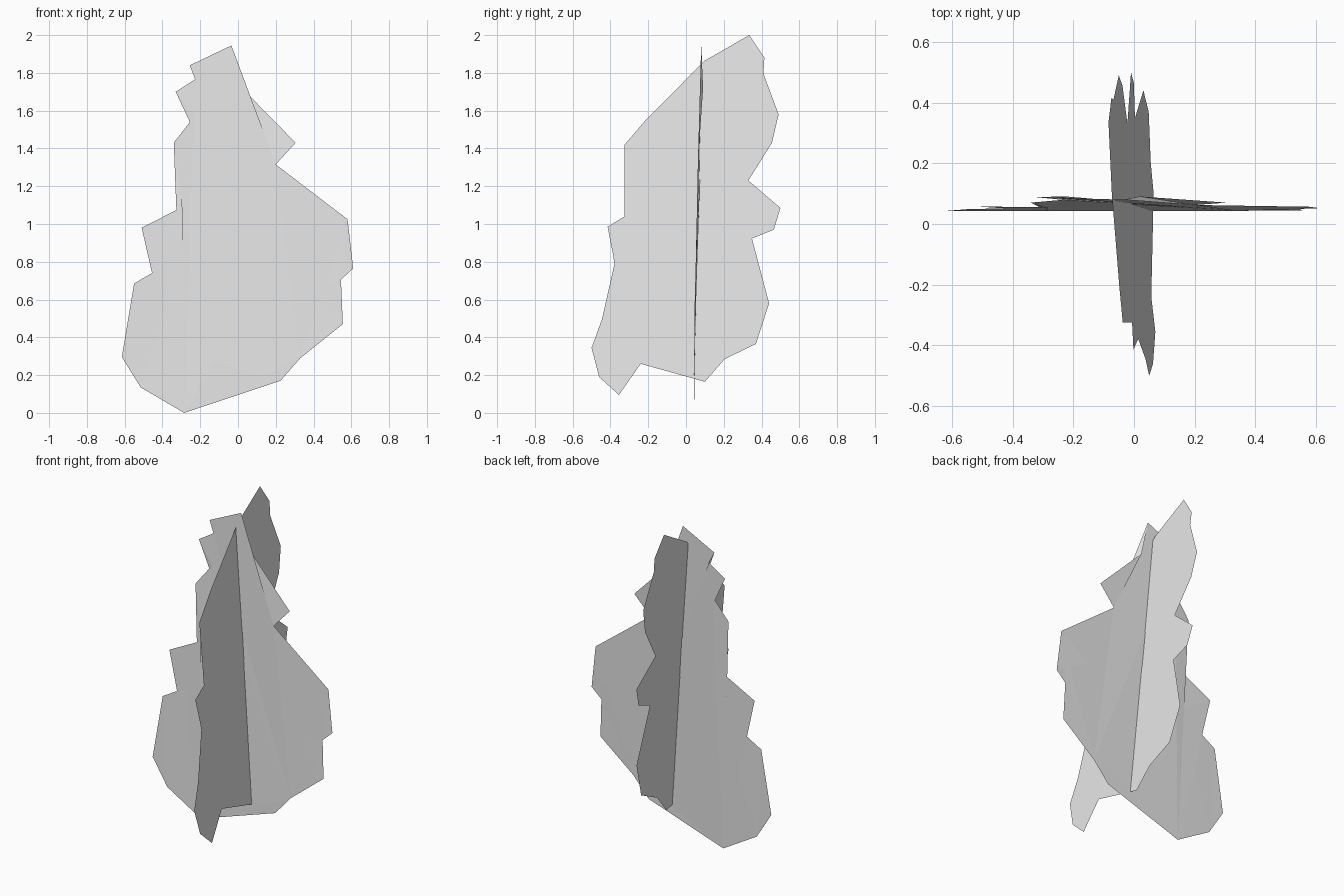
import bpy
import bmesh
from mathutils import Vector

default_cube = bpy.data.objects.get("Cube")
if default_cube:
    bpy.data.objects.remove(default_cube, do_unlink=True)


def make_material(name, colour):
    material = bpy.data.materials.new(name)
    material.use_nodes = True
    material.diffuse_color = colour
    shader = next(n for n in material.node_tree.nodes if n.type == 'BSDF_PRINCIPLED')
    shader.inputs["Base Color"].default_value = colour
    return material


def interpolate(height, profile):
    """Piecewise linear offset of a sheet at the given height."""
    for (low, start), (high, end) in zip(profile, profile[1:]):
        if height <= high:
            return start + (end - start) * (height - low) / (high - low)
    return profile[-1][1]


def make_sheet(name, outline, place, material):
    """Fill a jagged outline with triangles, then place every point in space."""
    bm = bmesh.new()
    face = bm.faces.new([bm.verts.new((u, 0, z)) for u, z in outline])
    bmesh.ops.triangulate(bm, faces=[face], ngon_method='BEAUTY')
    for vert in bm.verts:
        vert.co = Vector(place(vert.co.x, vert.co.z))
    bm.normal_update()
    mesh = bpy.data.meshes.new(name)
    bm.to_mesh(mesh)
    bm.free()
    mesh.materials.append(material)
    sheet = bpy.data.objects.new(name, mesh)
    bpy.context.scene.collection.objects.link(sheet)
    return sheet


leaf_grey = make_material("leaf grey", (0.8, 0.8, 0.8, 1))

# Jagged foliage outline of the wide sheet, as (x, z), from the tip downwards
wide_outline = [
    (-.035, 1.945), (.02, 1.72), (.305, 1.43), (.2, 1.315), (.58, 1.025),
    (.385, .89), (.61, .765), (.545, .705), (.41, .655), (.555, .47),
    (.33, .29), (.225, .17), (-.13, .27), (-.285, 0), (-.515, .135),
    (-.615, .295), (-.55, .685), (-.285, .84), (-.51, .98), (-.295, 1.09),
    (-.34, 1.43), (-.235, 1.565), (-.33, 1.7), (-.22, 1.77), (-.255, 1.84),
]

# Jagged foliage outline of the crossing sheet, as (y, z), from the tip downwards
deep_outline = [
    (.335, 2), (.415, 1.88), (.405, 1.72), (.49, 1.58), (.455, 1.43),
    (.33, 1.23), (.5, 1.085), (.465, .97), (.34, .92), (.325, .75),
    (.44, .58), (.37, .365), (.205, .285), (.1, .165), (-.24, .26),
    (-.355, .095), (-.46, .19), (-.5, .345), (-.445, .495), (-.325, .525),
    (-.275, .755), (-.385, .825), (-.285, .915), (-.415, .985), (-.205, 1.115),
    (-.3, 1.21), (-.325, 1.42), (-.205, 1.56), (.1, 1.865),
]

# The wide sheet is gently crumpled, the crossing sheet leans to one side
crumple = [(0, .042), (.6, .045), (.9, .058), (1.2, .055),
           (1.5, .075), (1.74, .092), (1.95, .08)]

make_sheet("wide_foliage_sheet", wide_outline,
           lambda u, z: (u, interpolate(z, crumple), z), leaf_grey)
make_sheet("crossing_foliage_sheet", deep_outline,
           lambda u, z: (.078 - .081 * z, u, z), leaf_grey)
